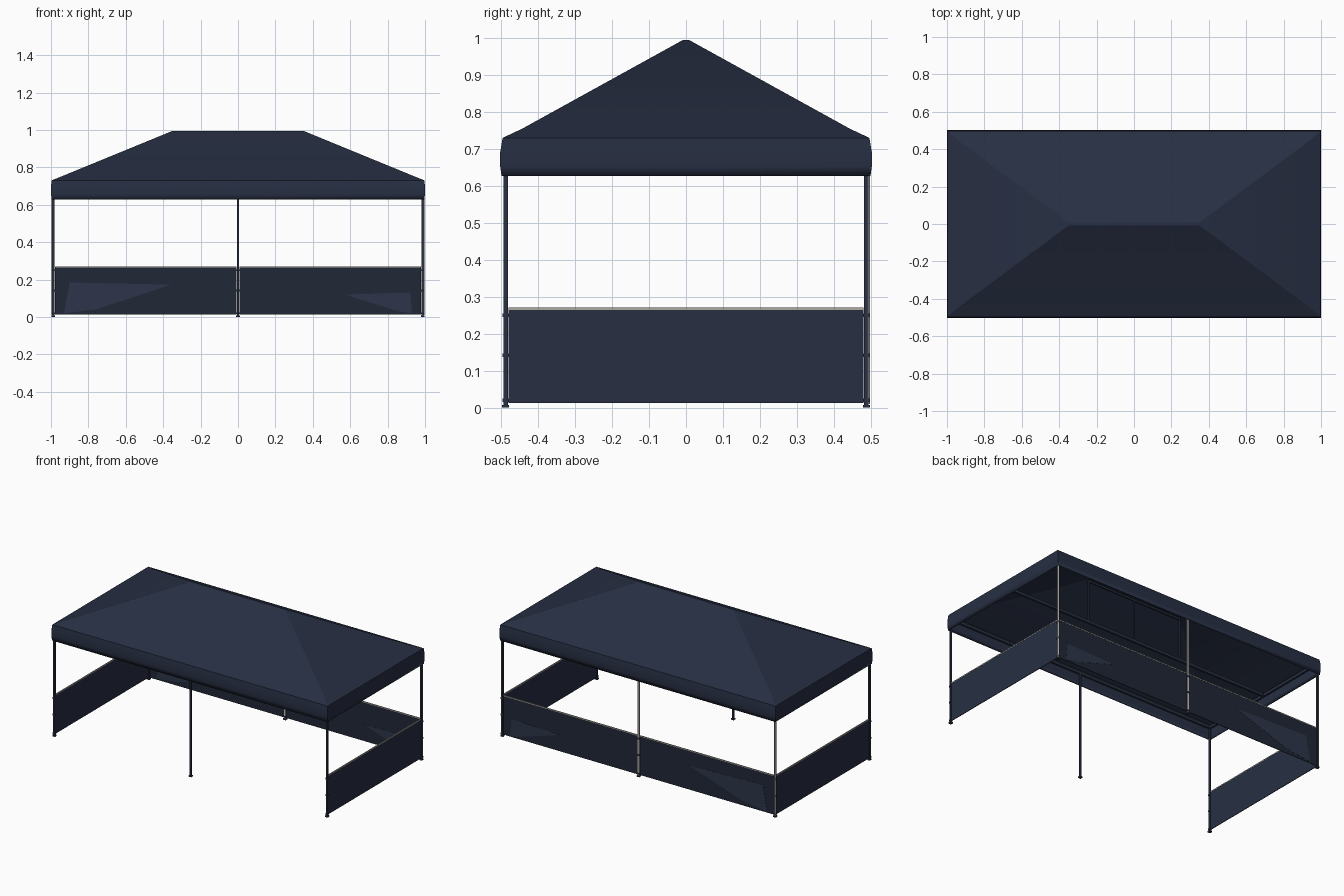
import bpy
import bmesh
from math import pi

cube = bpy.data.objects.get("Cube")
if cube:
    bpy.data.objects.remove(cube, do_unlink=True)


def material(name, rgb):
    mat = bpy.data.materials.new(name)
    mat.use_nodes = True
    mat.diffuse_color = (*rgb, 1)
    node = next(n for n in mat.node_tree.nodes if n.type == 'BSDF_PRINCIPLED')
    node.inputs["Base Color"].default_value = (*rgb, 1)
    return mat


navy = material("navy fabric", (0.020, 0.028, 0.055))
shade_navy = material("dark navy fabric", (0.015, 0.020, 0.038))
patch_navy = material("light navy patch", (0.026, 0.036, 0.068))
frame_blue = material("dark frame", (0.021, 0.029, 0.054))
pale = material("pale trim", (0.42, 0.41, 0.36))
metal = material("light metal", (0.55, 0.53, 0.49))


def make_object(name, bm, mat):
    mesh = bpy.data.meshes.new(name)
    bm.to_mesh(mesh)
    bm.free()
    mesh.materials.append(mat)
    obj = bpy.data.objects.new(name, mesh)
    bpy.context.collection.objects.link(obj)
    return obj


def box(name, center, size, mat, turn=0):
    bm = bmesh.new()
    bmesh.ops.create_cube(bm, size=1)
    bmesh.ops.scale(bm, vec=size, verts=bm.verts)
    obj = make_object(name, bm, mat)
    obj.location = center
    obj.rotation_euler.z = turn
    return obj


# Canopy: stacked rectangular rings from the valance hem to the ridge
RINGS = [(0.997, 0.499, 0.627), (0.999, 0.503, 0.655), (1.0, 0.503, 0.690),
         (0.997, 0.496, 0.730), (0.935, 0.443, 0.755), (0.35, 0.008, 0.995)]
bm = bmesh.new()
loops = [[bm.verts.new((sx * hx, sy * hy, z))
          for sx, sy in ((-1, -1), (1, -1), (1, 1), (-1, 1))]
         for hx, hy, z in RINGS]
for low, high in zip(loops, loops[1:]):
    for i in range(4):
        j = (i + 1) % 4
        bm.faces.new((low[i], low[j], high[j], high[i]))
bm.faces.new(loops[-1])
canopy = make_object("canopy", bm, navy)
solid = canopy.modifiers.new("cloth thickness", 'SOLIDIFY')
solid.thickness = 0.004
solid.offset = -1
bpy.context.view_layer.objects.active = canopy
canopy.select_set(True)
bpy.ops.object.shade_smooth_by_angle(angle=0.5)
canopy.select_set(False)

# Legs with feet and clamp brackets; the front middle leg carries no wall
LEG_X, LEG_Y = 0.987, 0.488
for side, y in (("front", -LEG_Y), ("back", LEG_Y)):
    for place, x in (("right", -LEG_X), ("middle", 0), ("left", LEG_X)):
        name = f"{side}_{place}_leg"
        mat = metal if (side, place) == ("back", "middle") else frame_blue
        box(name, (x, y, 0.36), (0.011, 0.012, 0.71), mat)
        box(name + "_foot", (x, y, 0.004), (0.019, 0.019, 0.008), frame_blue)
        if (side, place) != ("front", "middle"):
            for z in (0.02, 0.142, 0.25):
                box(name + "_bracket", (x, y, z), (0.015, 0.016, 0.010), frame_blue)

# Light edge strips on the outer corners of the back legs
for s, place in ((-1, "right"), (1, "left")):
    box(f"back_{place}_leg_strip", (s * (LEG_X + 0.0055), LEG_Y + 0.006, 0.36),
        (0.002, 0.008, 0.70), metal, turn=s * pi / 4)

# Eave frame, centre beam, ridge and posts under the cloth
EAVE = 0.705
for s in (-1, 1):
    box("long_eave_bar", (0, s * LEG_Y, EAVE), (1.97, 0.012, 0.018), frame_blue)
    box("end_eave_bar", (s * LEG_X, 0, EAVE), (0.012, 0.97, 0.018), frame_blue)
box("centre_beam", (0, 0, EAVE), (1.96, 0.014, 0.018), frame_blue)
box("ridge_bar", (0, 0, 0.98), (0.70, 0.010, 0.012), frame_blue)
for x in (-0.35, 0, 0.35):
    box("king_post", (x, 0, 0.845), (0.010, 0.010, 0.27), frame_blue)

# Half-height walls with a pale top trim: two ends and two back panels
for s, place in ((-1, "right"), (1, "left")):
    box(place + "_wall", (s * LEG_X, 0, 0.139), (0.004, 0.96, 0.252), navy)
    box(place + "_wall_trim", (s * LEG_X, 0, 0.268), (0.006, 0.96, 0.006), pale)
    box("back_" + place + "_wall", (s * 0.494, LEG_Y, 0.139),
        (0.97, 0.004, 0.252), shade_navy)
    box("back_" + place + "_wall_trim", (s * 0.494, LEG_Y, 0.268),
        (0.97, 0.006, 0.006), pale)

# Lighter cloth patches showing on both faces of the back wall
PATCHES = {
    "right_patch": [(-0.93, 0.02), (-0.76, 0.04), (-0.36, 0.172), (-0.90, 0.185)],
    "left_patch": [(0.93, 0.02), (0.92, 0.13), (0.57, 0.12), (0.86, 0.03)],
}
for name, outline in PATCHES.items():
    bm = bmesh.new()
    face = bm.faces.new([bm.verts.new((x, LEG_Y - 0.003, z)) for x, z in outline])
    ext = bmesh.ops.extrude_face_region(bm, geom=[face])
    moved = [v for v in ext["geom"] if isinstance(v, bmesh.types.BMVert)]
    bmesh.ops.translate(bm, vec=(0, 0.006, 0), verts=moved)
    bmesh.ops.recalc_face_normals(bm, faces=bm.faces)
    make_object(name, bm, patch_navy)
